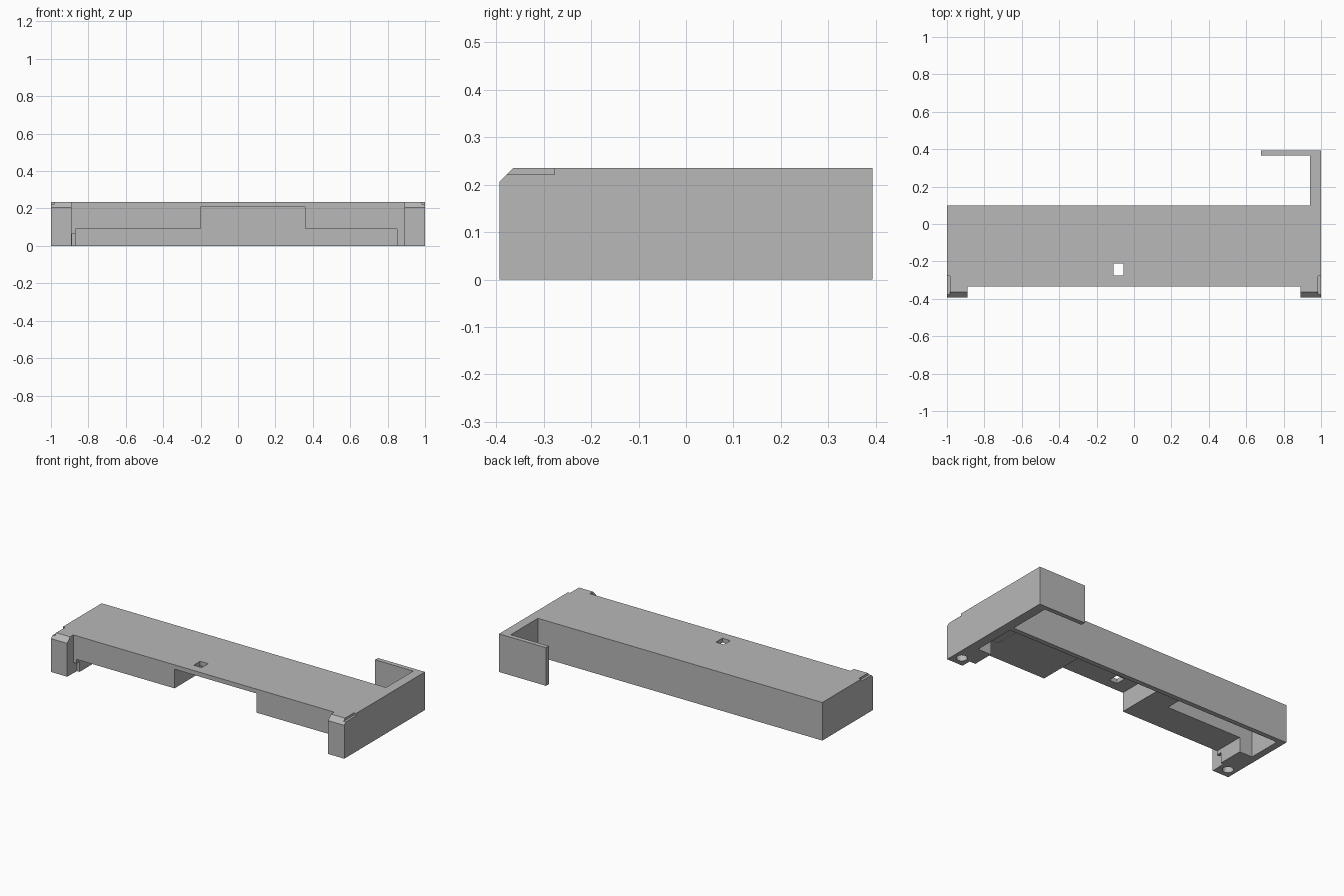
import bpy
import bmesh

cube = bpy.data.objects.get("Cube")
if cube:
    bpy.data.objects.remove(cube, do_unlink=True)

HEIGHT = 0.235
CEILING = 0.208
BACK = 0.07

grey = bpy.data.materials.new("plain_grey")
grey.use_nodes = True
grey.diffuse_color = (0.48, 0.48, 0.48, 1)
grey.node_tree.nodes["Principled BSDF"].inputs["Base Color"].default_value = (0.48, 0.48, 0.48, 1)


def prism(name, points, direction):
    """Extrude a closed 3D outline along a direction."""
    bm = bmesh.new()
    face = bm.faces.new([bm.verts.new(p) for p in points])
    out = bmesh.ops.extrude_face_region(bm, geom=[face])
    verts = [v for v in out["geom"] if isinstance(v, bmesh.types.BMVert)]
    bmesh.ops.translate(bm, verts=verts, vec=direction)
    bmesh.ops.recalc_face_normals(bm, faces=bm.faces)
    mesh = bpy.data.meshes.new(name)
    bm.to_mesh(mesh)
    bm.free()
    mesh.materials.append(grey)
    obj = bpy.data.objects.new(name, mesh)
    bpy.context.collection.objects.link(obj)
    return obj


def box(name, x0, x1, y0, y1, z0, z1):
    outline = [(x0, y0, z0), (x1, y0, z0), (x1, y1, z0), (x0, y1, z0)]
    return prism(name, outline, (0, 0, z1 - z0))


def carve(body, cutter):
    """Subtract a cutter from the body and discard it."""
    cutter.hide_render = True
    mod = body.modifiers.new("carve", 'BOOLEAN')
    mod.operation = 'DIFFERENCE'
    mod.solver = 'EXACT'
    mod.object = cutter
    bpy.context.view_layer.objects.active = body
    bpy.ops.object.modifier_apply(modifier=mod.name)
    bpy.data.objects.remove(cutter, do_unlink=True)


# Cover outline with two front feet and the hooked arm at the back
outline = [(-1, -0.393), (-0.89, -0.393), (-0.89, -0.333), (0.89, -0.333),
           (0.89, -0.393), (1, -0.393), (1, 0.393), (0.68, 0.393),
           (0.68, 0.365), (0.94, 0.365), (0.94, 0.1), (-1, 0.1)]
cover = prism("cover_body", [(x, y, 0) for x, y in outline], (0, 0, HEIGHT))

# Shallow recess below the blocks, open at the front
carve(cover, box("under_recess", -0.87, 0.85, -0.5, BACK, -0.1, 0.09))
carve(cover, box("right_corner_recess", 0.8, 0.94, -0.2, BACK, -0.1, 0.091))

# Deep cavities: the central opening and the pocket behind one block
carve(cover, box("centre_opening", -0.2, 0.36, -0.5, BACK, -0.1, CEILING))
carve(cover, box("rear_pocket", -0.957, -0.36, -0.14, BACK, -0.1, CEILING))

# Small groove beside one foot
carve(cover, box("foot_groove", -0.888, -0.85, -0.36, -0.3, -0.1, 0.065))

# Square hole through the top plate
carve(cover, box("top_hole", -0.11, -0.055, -0.275, -0.212, 0.15, 0.3))

# Sloped front edge of both feet
wedge = [(-1.1, -0.423, 0.175), (-1.1, -0.335, 0.265), (-1.1, -0.423, 0.265)]
carve(cover, prism("foot_chamfer", wedge, (2.2, 0, 0)))

for side in (-1, 1):
    # Side ledge on top of each foot
    xs = sorted((side * 0.985, side * 1.1))
    carve(cover, box("foot_ledge", *xs, -0.5, -0.277, 0.221, 0.3))
    # Round socket under each foot
    bpy.ops.mesh.primitive_cylinder_add(vertices=32, radius=0.031, depth=0.12,
                                        location=(side * 0.947, -0.332, 0))
    carve(cover, bpy.context.object)

cover.data.materials.clear()
cover.data.materials.append(grey)
for poly in cover.data.polygons:
    poly.material_index = 0
    poly.use_smooth = False
